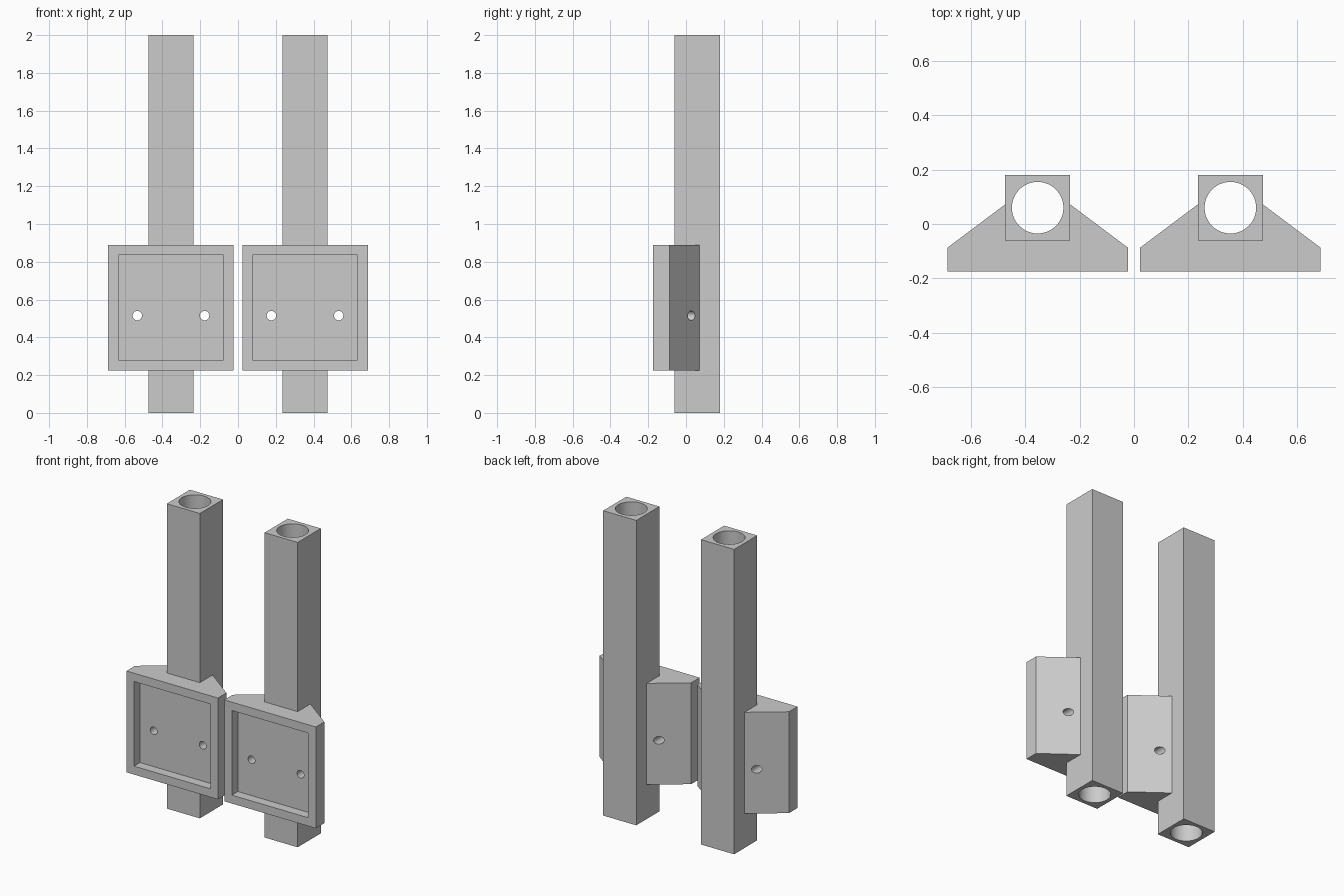
import bpy
import math

default = bpy.data.objects.get("Cube")
if default:
    bpy.data.objects.remove(default, do_unlink=True)

SPACING = 0.355            # post centre distance from the middle
POST_Y, POST_W, HEIGHT = 0.06, 0.24, 2.0
BORE_R = 0.095
Z_LOW, Z_HIGH = 0.225, 0.89
FRONT, FLOOR = -0.175, -0.113
RIM = 0.055
HALF = 0.332


def box(name, low, high):
    bpy.ops.mesh.primitive_cube_add(size=1, location=[(a + b) / 2 for a, b in zip(low, high)])
    ob = bpy.context.object
    ob.name = name
    ob.scale = [b - a for a, b in zip(low, high)]
    bpy.ops.object.transform_apply(location=True, rotation=True, scale=True)
    return ob


def cylinder(name, radius, depth, location, rotation=(0, 0, 0), sides=64):
    bpy.ops.mesh.primitive_cylinder_add(vertices=sides, radius=radius, depth=depth,
                                        location=location, rotation=rotation)
    ob = bpy.context.object
    ob.name = name
    ob.hide_render = True
    return ob


def prism(name, profile, low, high, x):
    n = len(profile)
    verts = [(px + x, py, z) for z in (low, high) for px, py in profile]
    faces = [tuple(reversed(range(n))), tuple(range(n, n * 2))]
    faces += [(i, (i + 1) % n, (i + 1) % n + n, i + n) for i in range(n)]
    mesh = bpy.data.meshes.new(name)
    mesh.from_pydata(verts, [], faces)
    ob = bpy.data.objects.new(name, mesh)
    bpy.context.collection.objects.link(ob)
    return ob


def cut(ob, cutters):
    bpy.ops.object.select_all(action="DESELECT")
    ob.select_set(True)
    bpy.context.view_layer.objects.active = ob
    for cutter in cutters:
        mod = ob.modifiers.new("cut", "BOOLEAN")
        mod.operation, mod.solver, mod.object = "DIFFERENCE", "EXACT", cutter
        bpy.ops.object.modifier_apply(modifier=mod.name)
        bpy.data.objects.remove(cutter, do_unlink=True)
    bpy.ops.object.shade_smooth_by_angle(angle=math.radians(30))


# Half outline of the bracket, wrapping the front part of the post
half = [(HALF, FRONT), (HALF, -0.087), (POST_W / 2, 0.072), (POST_W / 2, POST_Y - POST_W / 2)]
outline = half + [(-x, y) for x, y in reversed(half)]

for side, x in (("left", SPACING), ("right", -SPACING)):
    # Square post with a round bore along its length
    w = POST_W / 2
    post = box(f"{side}_post", (x - w, POST_Y - w, 0), (x + w, POST_Y + w, HEIGHT))
    cut(post, [cylinder("bore_cutter", BORE_R, HEIGHT * 1.2, (x, POST_Y, HEIGHT / 2))])

    # Bracket with a recessed front panel and two screw holes
    bracket = prism(f"{side}_bracket", outline, Z_LOW, Z_HIGH, x)
    inner = HALF - RIM
    recess = box("recess_cutter", (x - inner, FRONT - 0.1, Z_LOW + RIM),
                 (x + inner, FLOOR, Z_HIGH - RIM))
    recess.hide_render = True
    holes = [cylinder("hole_cutter", 0.025, 1, (x + s * 0.178, 0, 0.515),
                      (math.pi / 2, 0, 0), 32) for s in (-1, 1)]
    cut(bracket, [recess] + holes)
